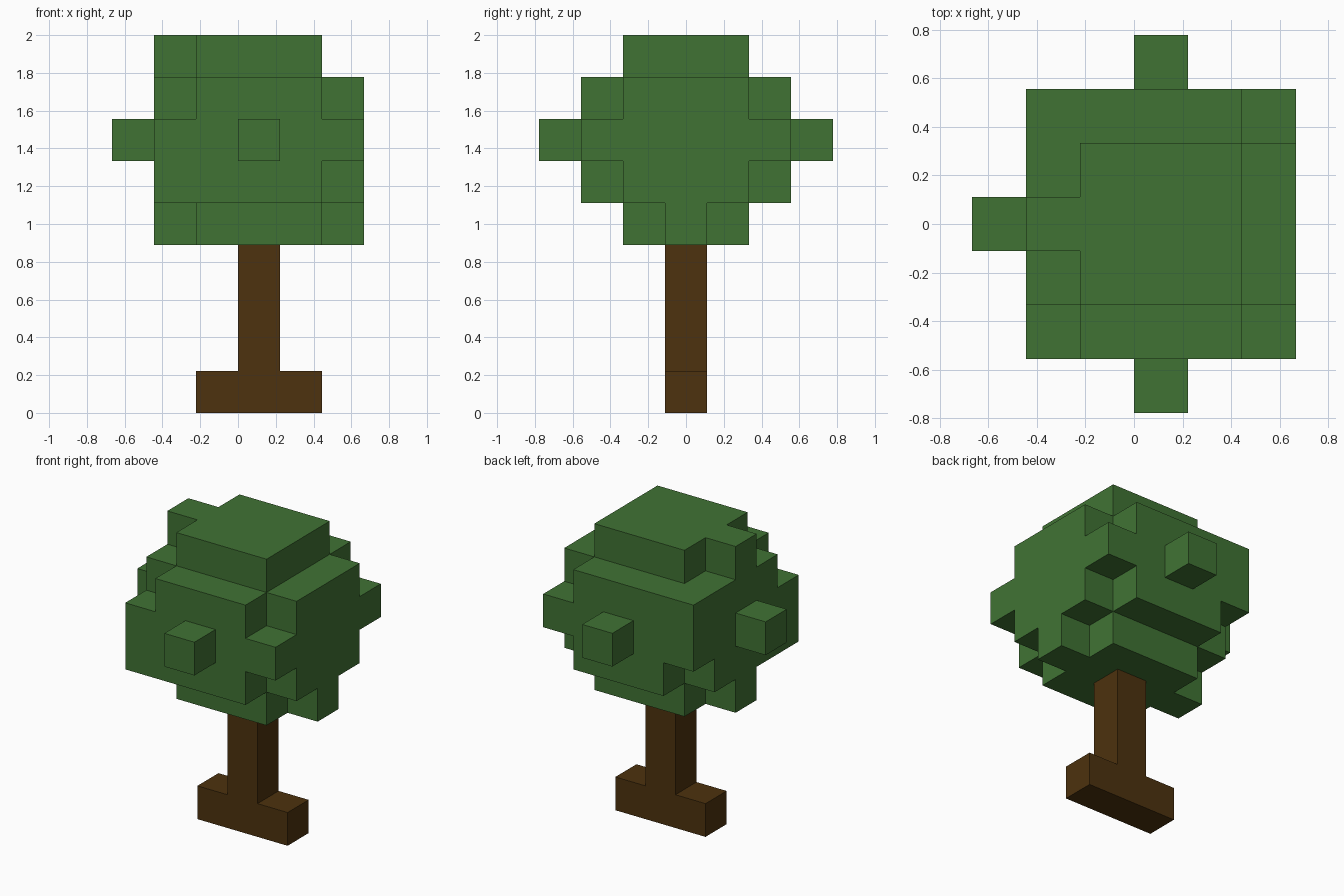
import bpy
import bmesh
from itertools import product
from mathutils import Vector

default = bpy.data.objects.get("Cube")
if default:
    bpy.data.objects.remove(default, do_unlink=True)

UNIT = 2 / 9                                # edge of one block
ORIGIN = Vector((-3, -3.5, 0))              # corner of the block grid
AXES = [Vector(a) for a in ((1, 0, 0), (0, 1, 0), (0, 0, 1))]


def make_material(name, rgb):
    mat = bpy.data.materials.new(name)
    mat.use_nodes = True
    color = (*rgb, 1)
    mat.diffuse_color = color
    mat.node_tree.nodes["Principled BSDF"].inputs["Base Color"].default_value = color
    return mat


def box(x, y, z):
    """Cells of a block given inclusive index ranges."""
    return set(product(*(range(a, b + 1) for a, b in (x, y, z))))


def build(name, cells, solid, mat):
    """Make one mesh from the exposed sides of the cells."""
    bm = bmesh.new()
    for cell in sorted(cells):
        centre = Vector(cell) + Vector((.5, .5, .5))
        for n, side in product(range(3), (-1, 1)):
            normal = AXES[n] * side
            if tuple(int(c + d) for c, d in zip(cell, normal)) in solid:
                continue
            u, v = AXES[(n + 1) % 3] * side, AXES[(n + 2) % 3]
            corners = [centre + (normal + u * a + v * b) / 2
                       for a, b in ((-1, -1), (1, -1), (1, 1), (-1, 1))]
            bm.faces.new([bm.verts.new((c + ORIGIN) * UNIT) for c in corners])
    bmesh.ops.remove_doubles(bm, verts=bm.verts, dist=UNIT / 100)
    bmesh.ops.dissolve_limit(bm, angle_limit=0.01, verts=bm.verts, edges=bm.edges)
    mesh = bpy.data.meshes.new(name)
    bm.to_mesh(mesh)
    bm.free()
    mesh.materials.append(mat)
    bpy.context.collection.objects.link(bpy.data.objects.new(name, mesh))


# Trunk: a post on a wide root
trunk = box((2, 4), (3, 3), (0, 0)) | box((3, 3), (3, 3), (1, 3))

# Crown: main mass, then tiers and twigs
crown = box((1, 4), (1, 5), (5, 7))
for z in (4, 8):
    crown |= box((2, 4), (2, 4), (z, z)) | box((1, 1), (3, 3), (z, z))
crown |= box((5, 5), (2, 4), (5, 7)) | box((5, 5), (1, 5), (6, 6))
crown |= {(5, 3, 4), (0, 3, 6), (3, 0, 6), (3, 6, 6)}
# Notched corners
crown -= {(1, 1, 7), (1, 5, 5)}

build("trunk", trunk, trunk | crown, make_material("bark brown", (0.074, 0.032, 0.0044)))
build("crown", crown, trunk | crown, make_material("leaf green", (0.051, 0.171, 0.034)))
